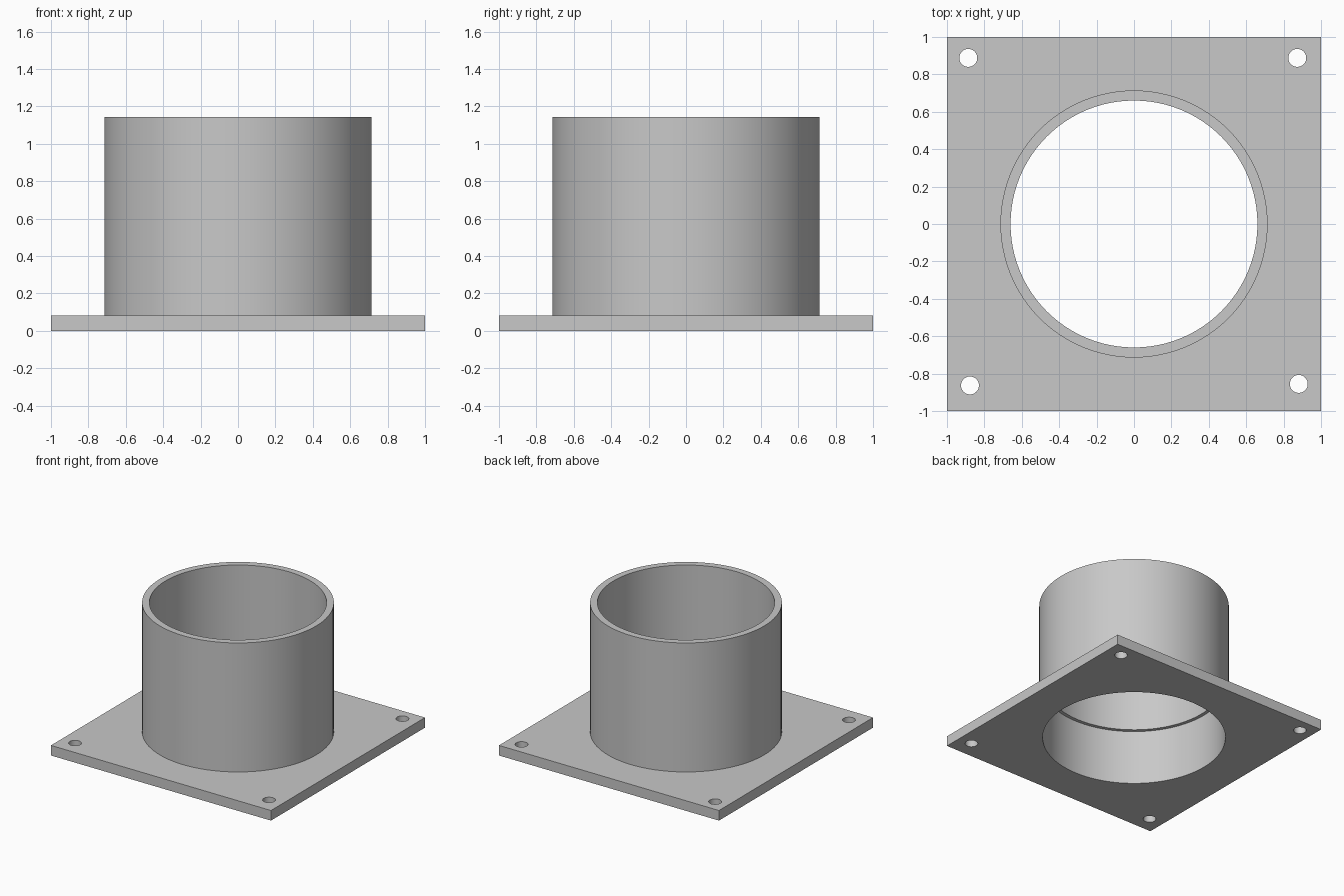
import bpy
import math

default = bpy.data.objects.get("Cube")
if default:
    bpy.data.objects.remove(default, do_unlink=True)

PLATE_T = 0.083
HEIGHT = 1.143
LEDGE_Z = 0.45

grey = bpy.data.materials.new("light_grey")
grey.use_nodes = True
colour = (0.58, 0.58, 0.58, 1)
grey.diffuse_color = colour
grey.node_tree.nodes["Principled BSDF"].inputs["Base Color"].default_value = colour


def cylinder(name, radius, z0, z1, x=0, y=0, sides=96):
    bpy.ops.mesh.primitive_cylinder_add(vertices=sides, radius=radius, depth=z1 - z0,
                                        location=(x, y, (z0 + z1) / 2))
    ob = bpy.context.object
    ob.name = name
    ob.data.materials.append(grey)
    return ob


def combine(body, tool, operation):
    mod = body.modifiers.new(tool.name, 'BOOLEAN')
    mod.operation = operation
    mod.solver = 'EXACT'
    mod.object = tool
    tool.hide_render = True
    bpy.context.view_layer.objects.active = body
    bpy.ops.object.modifier_apply(modifier=mod.name)
    bpy.data.objects.remove(tool, do_unlink=True)


# Square base plate
bpy.ops.mesh.primitive_cube_add(size=1, location=(0, 0, PLATE_T / 2))
flange = bpy.context.object
flange.name = "flanged_pipe"
flange.scale = (2, 2, PLATE_T)
bpy.ops.object.transform_apply(location=True, rotation=False, scale=True)
flange.data.materials.append(grey)

# Pipe wall, rooted inside the plate
combine(flange, cylinder("pipe", 0.714, PLATE_T / 2, HEIGHT), 'UNION')

# Stepped bore: wider below the ledge, narrower above
combine(flange, cylinder("upper_bore", 0.66, -0.1, HEIGHT + 0.1), 'DIFFERENCE')
combine(flange, cylinder("lower_bore", 0.688, -0.2, LEDGE_Z), 'DIFFERENCE')

# Corner bolt holes
for x, y in ((-0.886, 0.888), (0.873, 0.888), (-0.877, -0.863), (0.881, -0.855)):
    combine(flange, cylinder("bolt_hole", 0.048, -0.1, 0.2, x, y, 32), 'DIFFERENCE')

# Smooth round walls, crisp rims
bpy.ops.object.select_all(action='DESELECT')
flange.select_set(True)
bpy.context.view_layer.objects.active = flange
bpy.ops.object.shade_smooth_by_angle(angle=math.radians(30))
